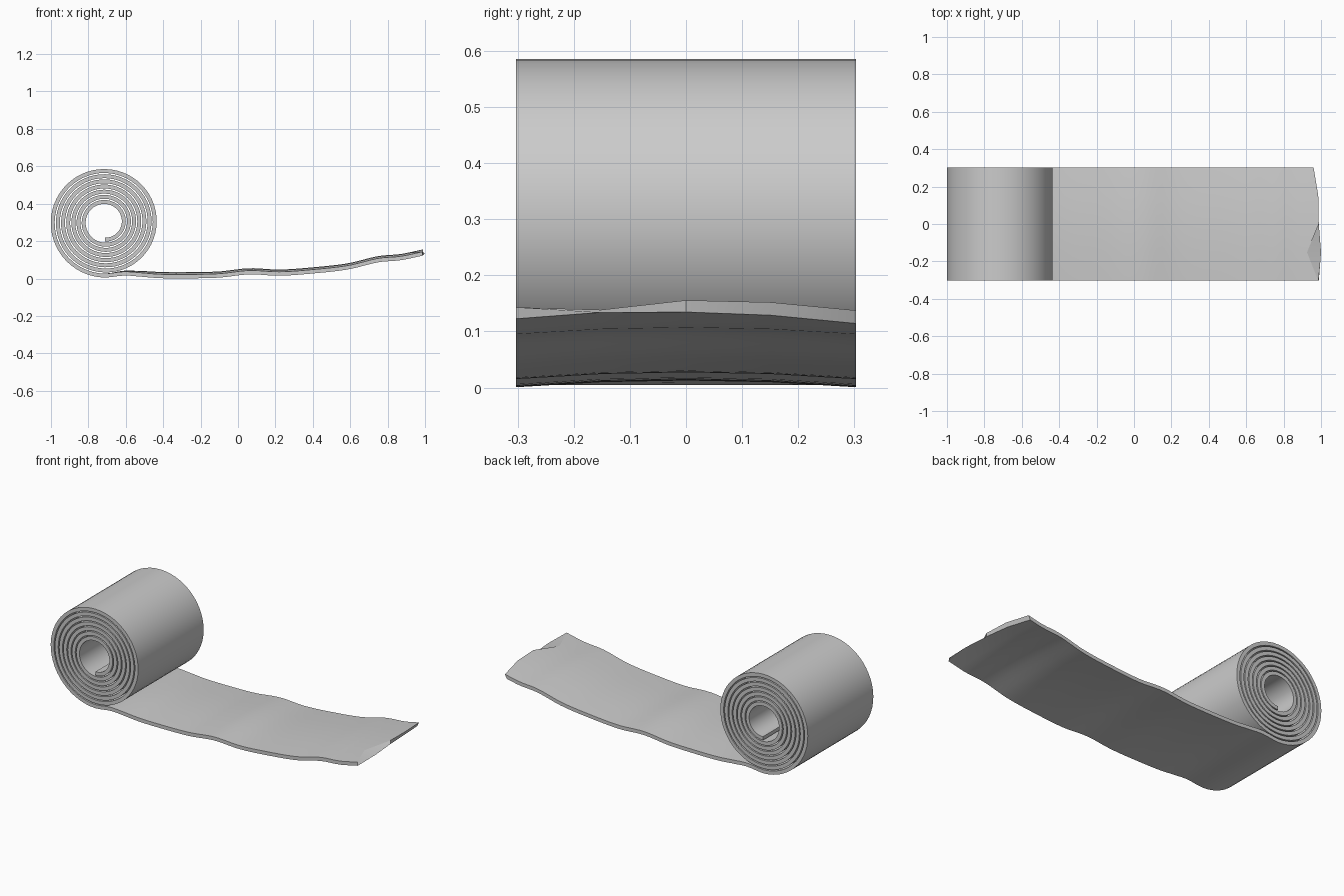
import bpy, bmesh, math

if "Cube" in bpy.data.objects:
    bpy.data.objects.remove(bpy.data.objects["Cube"])

HALF_W = 0.303                      # half width of the band
THICK = 0.021                       # band thickness
CX, CZ = -0.711, 0.302              # roll axis
TURNS, STEPS = 7, 56
R_IN, R_OUT = 0.083, 0.276          # inner-face radius at start and end of the spiral
ARCH = 0.012                        # crosswise crown of the loose strip
COLS = [-HALF_W, -HALF_W / 2, 0, HALF_W / 2, HALF_W]

# underside heights of the loose strip along x
STRIP = [(-0.711, 0.005), (-0.61, 0.016), (-0.52, 0.010), (-0.42, 0.002), (-0.26, 0.001),
         (-0.1, 0.005), (0.06, 0.022), (0.22, 0.015), (0.4, 0.027), (0.59, 0.049),
         (0.75, 0.087), (0.87, 0.098), (0.985, 0.122)]
# end outline: x of the top and bottom edges for each column
END_TOP = [0.985, 0.925, 0.988, 0.985, 0.96]
END_BOTTOM = [0.988, 1.0, 0.988, 0.975, 0.95]


def height(x):
    """Smooth cubic interpolation of the strip underside."""
    n = len(STRIP)
    i = max(k for k in range(n - 1) if k == 0 or STRIP[k][0] <= x)

    def slope(k):
        a, b = STRIP[max(k - 1, 0)], STRIP[min(k + 1, n - 1)]
        return 0 if k == 0 else (b[1] - a[1]) / (b[0] - a[0])

    (x0, z0), (x1, z1) = STRIP[i], STRIP[i + 1]
    h = x1 - x0
    t = (x - x0) / h
    return ((2 * t**3 - 3 * t**2 + 1) * z0 + (t**3 - 2 * t**2 + t) * h * slope(i)
            + (3 * t**2 - 2 * t**3) * z1 + (t**3 - t**2) * h * slope(i + 1))


def strip_point(x, y, up):
    blend = min(1, max(0, (x - CX) / 0.25))
    crown = ARCH * blend * (1 - (y / HALF_W) ** 2)
    return (x, y, height(x) + crown + up * THICK)


# each row holds the upper (inner) and lower (outer) points across the width
rows = []
for s in range(TURNS * STEPS):
    t = s / (TURNS * STEPS)
    a = -math.pi / 2 + 2 * math.pi * TURNS * t
    r = R_IN + (R_OUT - R_IN) * t
    rows.append([[(CX + q * math.cos(a), y, CZ + q * math.sin(a)) for y in COLS]
                 for q in (r, r + THICK)])
N = 48
for s in range(N):
    x = CX + (0.915 - CX) * s / (N - 1)
    rows.append([[strip_point(x, y, up) for y in COLS] for up in (1, 0)])
# cut end of the strip
rows.append([[strip_point(x, y, up) for x, y in zip(xs, COLS)]
             for xs, up in ((END_TOP, 1), (END_BOTTOM, 0))])

bm = bmesh.new()
grid = [[[bm.verts.new(p) for p in side] for side in row] for row in rows]
for a, b in zip(grid, grid[1:]):
    for c in range(len(COLS) - 1):
        for k in (0, 1):
            bm.faces.new((a[k][c], b[k][c], b[k][c + 1], a[k][c + 1]))
    for c in (0, -1):
        bm.faces.new((a[0][c], b[0][c], b[1][c], a[1][c]))
for row in (grid[0], grid[-1]):
    for c in range(len(COLS) - 1):
        bm.faces.new((row[0][c], row[0][c + 1], row[1][c + 1], row[1][c]))
bmesh.ops.recalc_face_normals(bm, faces=bm.faces)

mesh = bpy.data.meshes.new("rolled_band")
bm.to_mesh(mesh)
bm.free()
band = bpy.data.objects.new("rolled_band", mesh)
bpy.context.collection.objects.link(band)

grey = bpy.data.materials.new("light grey")
grey.diffuse_color = (0.6, 0.6, 0.6, 1)
grey.use_nodes = True
grey.node_tree.nodes["Principled BSDF"].inputs["Base Color"].default_value = grey.diffuse_color
mesh.materials.append(grey)

bpy.context.view_layer.objects.active = band
band.select_set(True)
bpy.ops.object.shade_smooth_by_angle(angle=math.radians(30))
